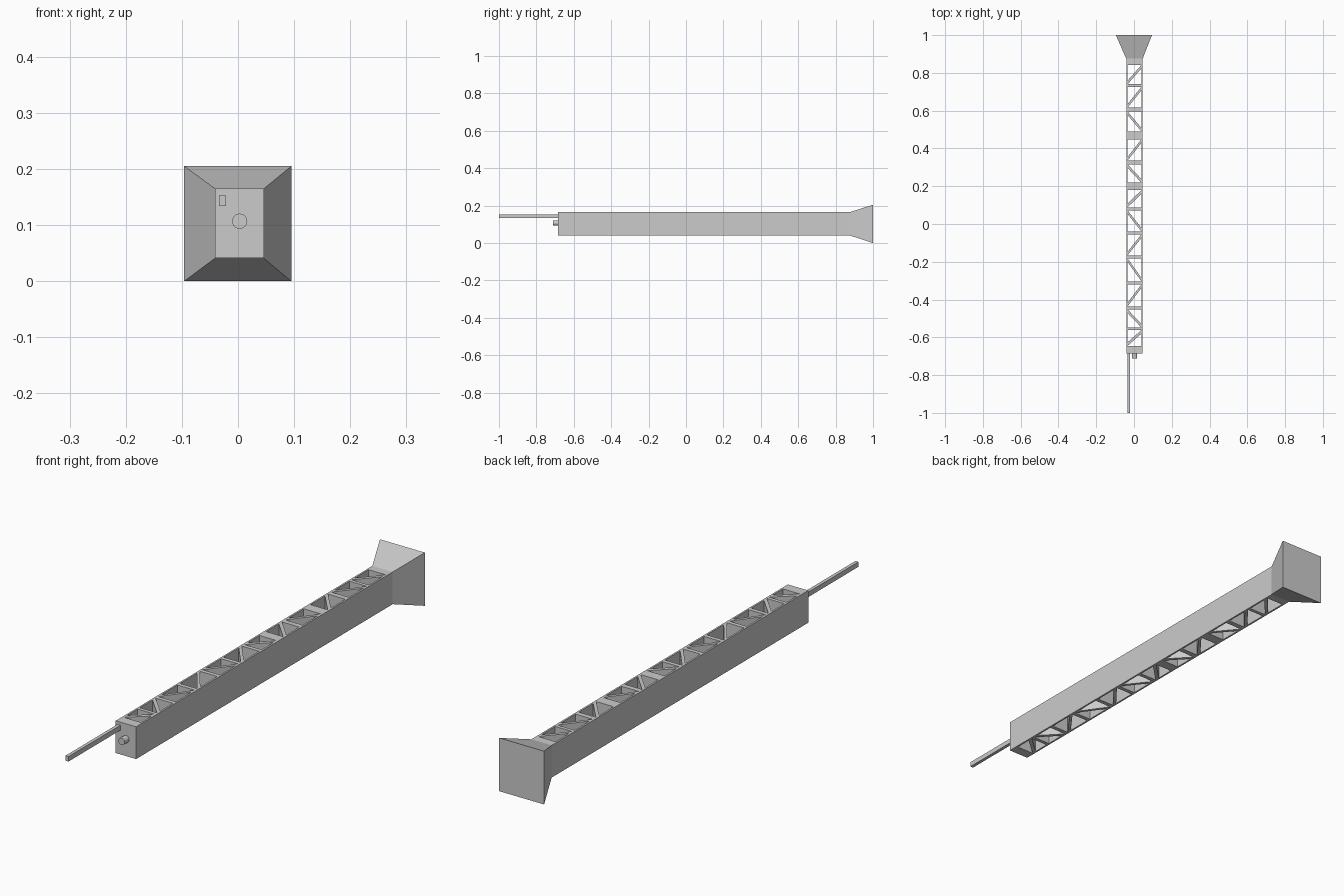
import bpy, bmesh, math

if "Cube" in bpy.data.objects:
    bpy.data.objects.remove(bpy.data.objects["Cube"])

X0, X1 = -0.041, 0.046      # beam sides
Z0, Z1 = 0.041, 0.165       # beam bottom and top
FRONT, NECK, BACK = -0.685, 0.875, 1.0
WALL = 0.007


def add_mesh(name, bm):
    bmesh.ops.recalc_face_normals(bm, faces=bm.faces)
    me = bpy.data.meshes.new(name)
    bm.to_mesh(me)
    bm.free()
    ob = bpy.data.objects.new(name, me)
    bpy.context.collection.objects.link(ob)
    return ob


def loft(bm, a, b):
    """Closed solid between two matching outlines."""
    va, vb = [bm.verts.new(p) for p in a], [bm.verts.new(p) for p in b]
    bm.faces.new(va)
    bm.faces.new(vb)
    n = len(va)
    for i in range(n):
        j = (i + 1) % n
        bm.faces.new((va[i], va[j], vb[j], vb[i]))


def rect(x0, x1, z0, z1, y):
    return [(x0, y, z0), (x1, y, z0), (x1, y, z1), (x0, y, z1)]


def box(bm, x0, x1, y0, y1, z0, z1):
    loft(bm, rect(x0, x1, z0, z1, y0), rect(x0, x1, z0, z1, y1))


# Side walls
for name, x in (("left_wall", X0), ("right_wall", X1 - WALL)):
    bm = bmesh.new()
    box(bm, x, x + WALL, FRONT, NECK, Z0, Z1)
    add_mesh(name, bm)

# Cross ribs: front plate, (centre, half width) ribs, rear plate
I0, I1 = X0 + WALL, X1 - WALL
centres = [(-0.555, .007), (-0.444, .008), (-0.312, .008), (-0.174, .008),
           (-0.047, .008), (0.08, .008), (0.199, .02), (0.326, .01),
           (0.469, .021), (0.606, .01), (0.733, .007)]
ribs = [(FRONT, -0.645)] + [(c - h, c + h) for c, h in centres] + [(0.842, NECK)]
bm = bmesh.new()
for y0, y1 in ribs:
    box(bm, I0, I1, y0, y1, Z0, Z1)
add_mesh("cross_ribs", bm)

# Diagonal braces, alternating from bay to bay
bm = bmesh.new()
T = 0.019
for i in range(len(ribs) - 1):
    lo, hi = ribs[i][1], ribs[i + 1][0] - T
    rising = i % 2 == 0 or i == len(ribs) - 2
    ya, yb = (lo, hi) if rising else (hi, lo)
    outline = [(I0, ya), (I1, yb), (I1, yb + T), (I0, ya + T)]
    loft(bm, [(x, y, Z0) for x, y in outline], [(x, y, Z1) for x, y in outline])
add_mesh("diagonal_braces", bm)

# Flared rear end
bm = bmesh.new()
loft(bm, rect(X0, X1, Z0, Z1, NECK), rect(-0.096, 0.095, 0.0, 0.205, BACK))
add_mesh("flared_end", bm)

# Front rod
bm = bmesh.new()
box(bm, -0.034, -0.021, -1.0, FRONT, 0.134, 0.153)
add_mesh("front_rod", bm)

# Round front stud
bpy.ops.mesh.primitive_cylinder_add(vertices=24, radius=0.0135, depth=0.03,
                                    location=(0.003, FRONT - 0.012, 0.107),
                                    rotation=(math.pi / 2, 0, 0))
bpy.context.object.name = "front_stud"
bpy.ops.object.shade_smooth_by_angle()
